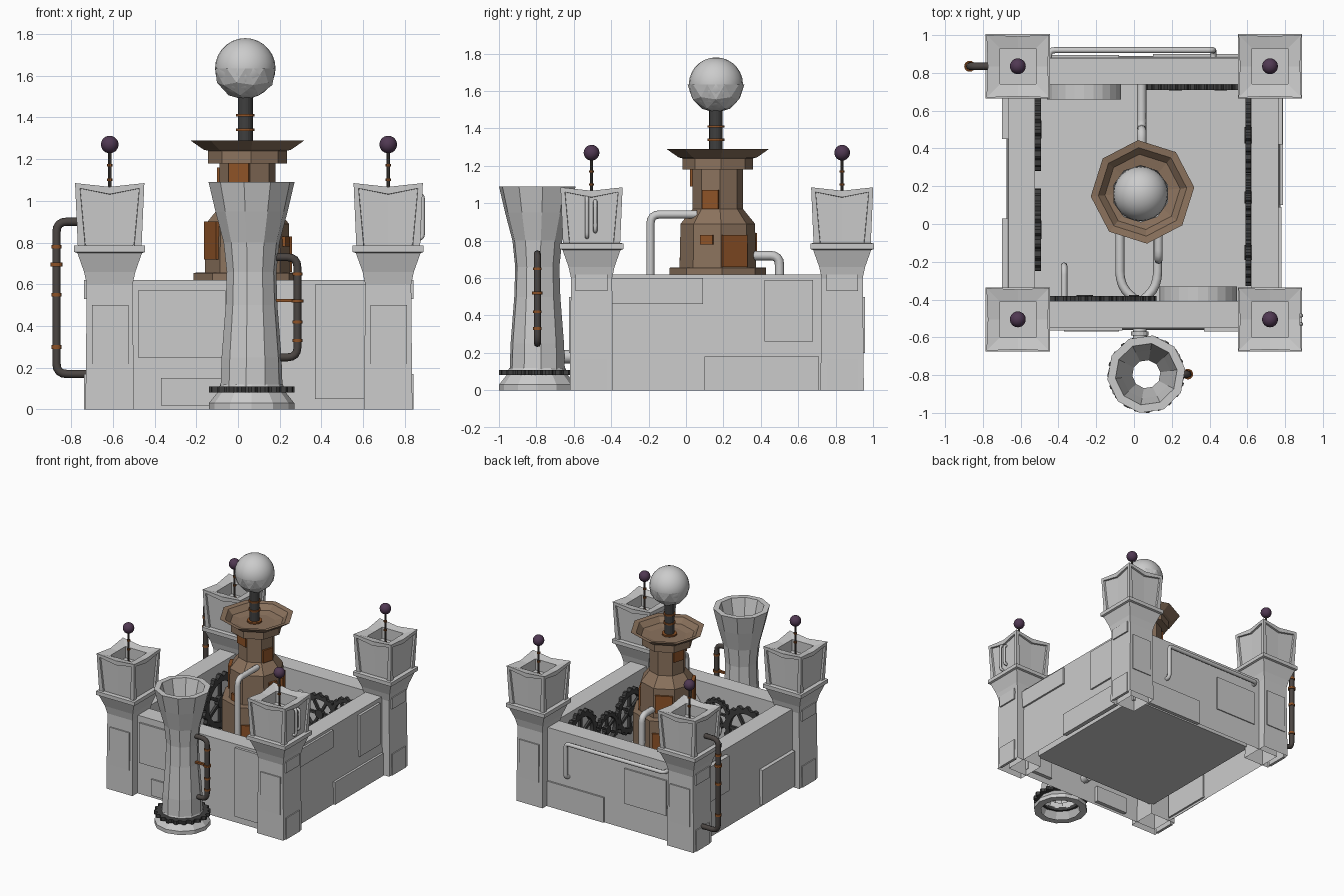
import bpy, bmesh, math
from math import sin, cos, pi, radians
from mathutils import Vector, Matrix

if "Cube" in bpy.data.objects:
    bpy.data.objects.remove(bpy.data.objects["Cube"])

def mat(name, c):
    m = bpy.data.materials.new(name)
    m.diffuse_color = (*c, 1)
    m.use_nodes = True
    m.node_tree.nodes["Principled BSDF"].inputs["Base Color"].default_value = m.diffuse_color
    return m

BROWN = mat("bronze", (.26, .17, .11))
ORANGE = mat("copper", (.27, .085, .02))
DARK = mat("dark_iron", (.05, .05, .05))
PIPE = mat("dark_pipe", (.07, .06, .055))
PURPLE = mat("purple_glass", (.08, .04, .085))

def finish(bm, name, m=None, smooth=False):
    bmesh.ops.recalc_face_normals(bm, faces=bm.faces)
    me = bpy.data.meshes.new(name)
    bm.to_mesh(me)
    bm.free()
    if smooth:
        for p in me.polygons:
            p.use_smooth = True
    ob = bpy.data.objects.new(name, me)
    bpy.context.collection.objects.link(ob)
    if m:
        me.materials.append(m)
    return ob

def loft(name, n, profile, loc, rot=0, m=None, cap0=False, cap1=False):
    """Stack of n-sided rings from (radius, z) pairs."""
    bm = bmesh.new()
    rings = [[bm.verts.new((loc[0] + r * cos(rot + 2 * pi * i / n), loc[1] + r * sin(rot + 2 * pi * i / n), z))
              for i in range(n)] for r, z in profile]
    for a, b in zip(rings, rings[1:]):
        for i in range(n):
            bm.faces.new((a[i], a[(i + 1) % n], b[(i + 1) % n], b[i]))
    if cap0: bm.faces.new(rings[0])
    if cap1: bm.faces.new(rings[-1])
    return finish(bm, name, m)

def square(name, profile, loc, **kw):
    return loft(name, 4, [(h * 2 ** .5, z) for h, z in profile], loc, pi / 4, **kw)

def box(name, lo, hi, m=None):
    bm = bmesh.new()
    bmesh.ops.create_cube(bm, size=1)
    for v in bm.verts:
        v.co = [l + (h - l) * (c + .5) for l, h, c in zip(lo, hi, v.co)]
    return finish(bm, name, m)

def tube(name, p, r, length, axis='z', m=None, n=16):
    bm = bmesh.new()
    bmesh.ops.create_cone(bm, cap_ends=True, segments=n, radius1=r, radius2=r, depth=length)
    R = {'z': Matrix(), 'x': Matrix.Rotation(pi / 2, 4, 'Y'), 'y': Matrix.Rotation(pi / 2, 4, 'X')}[axis]
    bm.transform(Matrix.Translation(p) @ R)
    ob = finish(bm, name, m)
    return ob

def pipe(name, pts, r, m=None, bend=.05):
    """Round pipe through points with filleted corners."""
    P = [Vector(p) for p in pts]
    out = [P[0]]
    for a, b, c in zip(P, P[1:], P[2:]):
        d0, d1 = a - b, c - b
        s = b + d0.normalized() * min(bend, d0.length * .5)
        e = b + d1.normalized() * min(bend, d1.length * .5)
        out += [s * (1 - t) ** 2 + b * 2 * t * (1 - t) + e * t * t for t in (0, .25, .5, .75, 1)]
    out.append(P[-1])
    cu = bpy.data.curves.new(name, 'CURVE')
    cu.dimensions = '3D'
    cu.bevel_depth, cu.bevel_resolution, cu.use_fill_caps = r, 2, True
    sp = cu.splines.new('POLY')
    sp.points.add(len(out) - 1)
    for q, v in zip(sp.points, out):
        q.co = (*v, 1)
    if m:
        cu.materials.append(m)
    ob = bpy.data.objects.new(name, cu)
    bpy.context.collection.objects.link(ob)

def gear(name, p, r, teeth, axis, inner=.72, depth=.03, spokes=True):
    bm = bmesh.new()
    n = teeth * 4
    rings = []
    for z, inn in ((-1, 1), (-1, 0), (1, 0), (1, 1)):
        rings.append([bm.verts.new(((inner * r if inn else r * (1 if i % 4 < 2 else .9)) * cos(2 * pi * i / n),
                                    (inner * r if inn else r * (1 if i % 4 < 2 else .9)) * sin(2 * pi * i / n),
                                    z * depth / 2)) for i in range(n)])
    for a, b in zip(rings, rings[1:] + rings[:1]):
        for i in range(n):
            bm.faces.new((a[i], a[(i + 1) % n], b[(i + 1) % n], b[i]))
    if spokes:
        for k in range(3):
            bmesh.ops.create_cube(bm, size=1, matrix=Matrix.Rotation(k * pi / 3, 4, 'Z')
                                  @ Matrix.Diagonal((r * 1.5, r * .12, depth * .6, 1)))
        bmesh.ops.create_cone(bm, cap_ends=True, segments=12, radius1=r * .22, radius2=r * .22, depth=depth * 1.2)
    R = {'z': Matrix(), 'x': Matrix.Rotation(pi / 2, 4, 'Y'), 'y': Matrix.Rotation(pi / 2, 4, 'X')}[axis]
    bm.transform(Matrix.Translation(p) @ R)
    finish(bm, name, DARK)

def ball(name, p, r, m=None):
    bm = bmesh.new()
    bmesh.ops.create_uvsphere(bm, u_segments=24, v_segments=14, radius=r, matrix=Matrix.Translation(p))
    finish(bm, name, m, True)

# courtyard walls with raised floor, open underneath
square("courtyard_walls", [(.725, 0), (.715, .62), (.573, .62), (.573, .09)], (.05, .165), cap1=True)

# wall plating: (lo, hi) slightly proud of the wall faces
for i, (lo, hi) in enumerate([
        ((-.48, -.565, .25), (-.06, -.53, .57)), ((-.37, -.57, .02), (-.08, -.53, .15)),
        ((.37, -.57, .05), (.61, -.53, .6)), ((.755, .42, .26), (.785, .68, .59)),
        ((.755, .1, 0), (.79, .71, .18)), ((.755, -.4, .46), (.782, .09, .6)),
        ((-.70, .45, .3), (-.66, .7, .58)), ((-.70, -.38, .02), (-.66, .03, .3)),
        ((.1, .87, 0), (.6, .9, .2)), ((-.45, .87, .2), (-.08, .895, .48))]):
    box(f"wall_plate_{i}", lo, hi)

# corner towers
def tower(x, y, tag):
    square("tower_column_" + tag, [(.116, 0), (.11, .6), (.123, .66), (.155, .75), (.17, .755),
                                   (.17, .785), (.155, .787)], (x, y), cap1=True)
    bm = bmesh.new()
    rings = []
    for h, z, dip in ((.153, .785, 0), (.166, 1.085, .018), (.095, 1.06, .0), (.095, .97, 0)):
        ring = []
        for i in range(8):
            u = [(1, 0), (1, 1), (0, 1), (-1, 1), (-1, 0), (-1, -1), (0, -1), (1, -1)][i]
            k = dip if i % 2 == 0 else 0
            ring.append(bm.verts.new((x + u[0] * (h - k * .4), y + u[1] * (h - k * .4), z - k)))
        rings.append(ring)
    sides = []
    for j, (a, b) in enumerate(zip(rings, rings[1:])):
        for i in range(8):
            f = bm.faces.new((a[i], a[(i + 1) % 8], b[(i + 1) % 8], b[i]))
            if j == 0: sides.append(f)
    bm.faces.new(rings[-1])
    bmesh.ops.recalc_face_normals(bm, faces=bm.faces)
    for k in range(4):
        bmesh.ops.inset_region(bm, faces=[sides[(2 * k - 1) % 8], sides[2 * k]], thickness=.035, depth=0)
        bmesh.ops.inset_region(bm, faces=[sides[(2 * k - 1) % 8], sides[2 * k]], thickness=.002, depth=-.015)
    finish(bm, "tower_head_" + tag)
    tube("antenna_" + tag, (x, y, 1.11), .008, .28, m=PIPE, n=8)
    for z in (1.0, 1.1, 1.17):
        tube("antenna_ring_" + tag, (x, y, z), .013, .012, m=ORANGE, n=10)
    ball("antenna_knob_" + tag, (x, y, 1.27), .042, PURPLE)
    # plates on the outward faces of the column
    sx, sy = (1 if x > 0 else -1), (1 if y > 0 else -1)
    for a, z0, z1 in ((sx, 0, .17), (sx, .53, .62)):
        xs = sorted((x + a * .1, x + a * .122))
        box("column_plate_" + tag, (xs[0], y - .085, z0), (xs[1], y + .085, z1))
    ys = sorted((y + sy * .1, y + sy * .121))
    box("column_plate_" + tag, (x - .085, ys[0], .2), (x + .09, ys[1], .5))

for tx, xn in ((-.615, "left"), (.72, "right")):
    for ty, yn in ((-.505, "front"), (.835, "back")):
        tower(tx, ty, f"{yn}_{xn}")

# central octagonal tower
C = (.045, .17)
ROT = radians(5)
loft("central_tower", 8, [(.26, .09), (.26, .655), (.205, .657), (.2, .89), (.135, .97), (.135, 1.18)], C, ROT, BROWN)
loft("central_dish", 8, [(.1, 1.18), (.19, 1.18), (.19, 1.24), (.21, 1.245), (.275, 1.29), (.235, 1.285),
                         (.2, 1.245), (.14, 1.235)], C, ROT, BROWN, True, True)

def patch(face, r, w, z0, z1):
    a = ROT + radians(22.5 + 45 * face)
    d = r * cos(pi / 8)
    bm = bmesh.new()
    bmesh.ops.create_cube(bm, size=1, matrix=Matrix.Translation((C[0] + d * cos(a), C[1] + d * sin(a), (z0 + z1) / 2))
                          @ Matrix.Rotation(a, 4, 'Z') @ Matrix.Diagonal((.025, w, z1 - z0, 1)))
    finish(bm, "copper_patch", ORANGE)

for f, r, w, z0, z1 in ((4, .205, .12, .72, .9), (0, .205, .15, .66, .83), (7, .205, .07, .78, .83),
                        (5, .205, .08, .655, .71), (2, .205, .13, .7, .84), (5, .137, .1, 1.09, 1.18),
                        (7, .137, .09, .97, 1.07), (3, .137, .09, 1.08, 1.16),
                        (2, .26, .16, .42, .56), (6, .26, .16, .4, .52)):
    patch(f, r, w, z0, z1)

# mast and globe with faceted cup
M = (.035, .16)
tube("mast", (*M, 1.37), .036, .28, m=DARK)
for z, r in ((1.25, .055), (1.34, .045), (1.41, .045)):
    tube("mast_ring", (*M, z), r, .012, m=ORANGE)
ball("globe", (*M, 1.635), .145)
bm = bmesh.new()
bmesh.ops.create_icosphere(bm, subdivisions=2, radius=.152)
bmesh.ops.delete(bm, geom=[f for f in bm.faces if f.calc_center_median().z > .01], context='FACES')
bm.transform(Matrix.Translation((*M, 1.635)))
finish(bm, "globe_cup")

# chimney stack in front, hollow
S = (.065, -.795)
loft("chimney", 10, [(.15, .1), (.145, .25), (.125, .5), (.12, .66), (.135, .8), (.175, .95), (.208, 1.09),
                     (.165, 1.09), (.13, .95), (.075, .75), (.075, .1)], S, radians(8))
loft("chimney_base", 12, [(.15, 0), (.205, 0), (.205, .03), (.165, .08), (.15, .12)], S)
gear("chimney_gear", (*S, .095), .205, 20, 'z', .7, .028, False)

# dark bracket pipes with copper rings
pipe("chimney_pipe", [(.17, -.795, .73), (.285, -.795, .73), (.285, -.795, .25), (.19, -.795, .25)], .019, PIPE)
for z, r in ((.65, .023), (.52, .028), (.42, .023), (.33, .023)):
    tube("chimney_pipe_ring", (.285, -.795, z), r, .015, m=ORANGE)
box("chimney_pipe_clamp", (.17, -.805, .515), (.285, -.785, .53), ORANGE)
pipe("tower_pipe", [(-.7, .835, .9), (-.87, .835, .9), (-.87, .835, .17), (-.7, .835, .17)], .02, PIPE)
for z, r in ((.78, .024), (.695, .029), (.55, .024), (.3, .024)):
    tube("tower_pipe_ring", (-.87, .835, z), r, .018, m=ORANGE)

# light pipes
pipe("chimney_feed", [(.03, -.5, .18), (.03, -.7, .18)], .036)
tube("feed_collar", (.03, -.58, .18), .047, .02, 'y')
pipe("front_tower_pipe", [(.13, .06, .94), (.13, -.19, .94), (.13, -.19, .12)], .022)
for x in (-.075, .125):
    pipe("feed_branch", [(x, -.05, .3), (x, -.33, .3), (.03, -.42, .3)], .024, bend=.08)
pipe("back_tower_pipe", [(.04, .3, .72), (.04, .5, .72), (.04, .5, .45), (.04, .78, .45)], .025)
pipe("inner_wall_pipe", [(-.37, -.43, .4), (-.37, -.22, .4), (-.37, -.22, .09)], .017)
pipe("back_wall_pipe", [(-.45, .85, .555), (-.45, .92, .555), (.42, .92, .555), (.42, .92, .28), (.42, .85, .28)],
     .016, bend=.03)
for y, z0, z1 in ((-.53, .82, 1.03), (-.485, .85, 1.01)):
    pipe("tower_handle", [(.85, y, z1), (.885, y, z1), (.885, y, z0), (.85, y, z0)], .011, bend=.025)

# gears along the inner walls
for y, z, r in ((.5, .33, .22), (-.03, .35, .22)):
    gear("left_gear", (-.508, y, z), r, 18, 'x')
for y, z, r in ((.47, .4, .2), (.14, .32, .14), (-.15, .36, .18)):
    gear("right_gear", (.604, y, z), r, 18, 'x')
for x, z, r in ((-.26, .33, .2), (.0, .41, .12)):
    gear("front_gear", (x, -.395, z), r, 16, 'y')
for x, z, r in ((.22, .34, .16), (.46, .38, .15)):
    gear("back_gear", (x, .725, z), r, 16, 'y')
tube("front_drum", (.34, -.37, .36), .205, .08, 'y', n=24)
tube("back_drum", (-.265, .7, .36), .195, .08, 'y', n=24)
